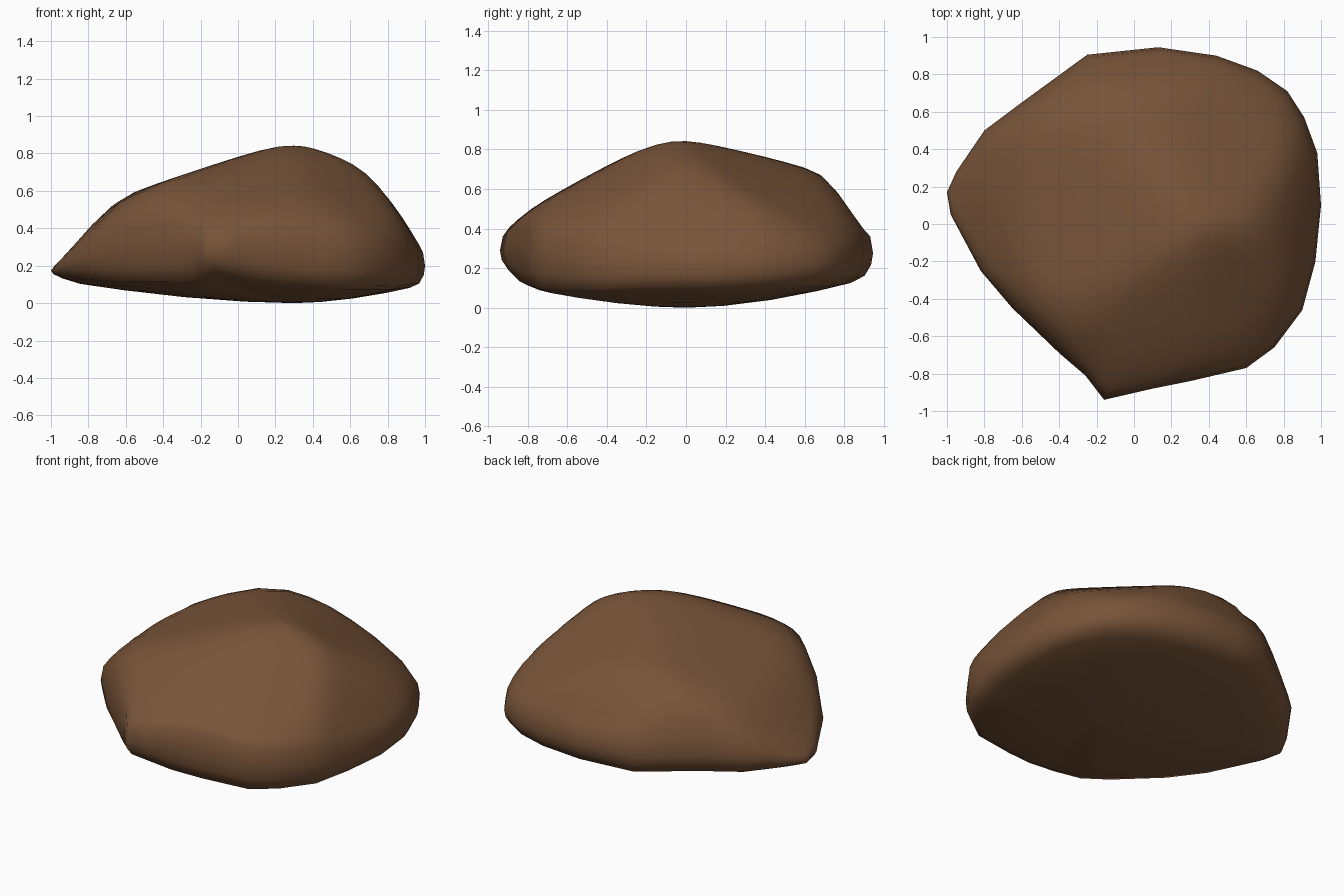
import bpy, bmesh, math

if "Cube" in bpy.data.objects:
    bpy.data.objects.remove(bpy.data.objects["Cube"])

# Outline columns: x, y, underside edge height, wall top height
OUTLINE = [
    (1.0, 0.1, .11, .27), (.98, .38, .12, .28), (.91, .57, .13, .29),
    (.82, .71, .14, .30), (.66, .82, .15, .32), (.44, .9, .16, .34),
    (.13, .945, .17, .36), (-.25, .905, .17, .37), (-.6, .65, .17, .37),
    (-.8, .5, .16, .33), (-.95, .28, .15, .24), (-1.0, .17, .14, .2),
    (-.98, .05, .14, .22), (-.82, -.25, .13, .34), (-.65, -.45, .12, .40),
    (-.4, -.69, .12, .43), (-.26, -.81, .13, .43), (-.16, -.94, .20, .36),
    (.1, -.88, .14, .42), (.3, -.84, .12, .41), (.6, -.77, .10, .38),
    (.75, -.66, .10, .36), (.9, -.46, .10, .33), (.97, -.2, .11, .29)]
CX, CY = .3, 0.0   # axis under the summit

# Upper facets as planes z = a + b*x + c*y
FACETS = [(.888, 0, 0), (.785, .335, 0), (1.18, .95, 0), (1.57, -1.25, 0),
          (.90, 0, -.3), (1.60, 0, -1.3), (.94, 0, .55),
          (1.03, -.43, -.43), (1.06, -.46, .46)]


def top_height(x, y, k=30):
    """Softly rounded minimum of the facet planes."""
    return -math.log(sum(math.exp(-k * (a + b * x + c * y))
                         for a, b, c in FACETS)) / k


def with_midpoints(cols):
    out = []
    for i, p in enumerate(cols):
        q = cols[(i + 1) % len(cols)]
        out += [p, tuple((u + v) / 2 for u, v in zip(p, q))]
    return out


COLS = with_midpoints(OUTLINE)
bm = bmesh.new()


def ring(scale, height):
    verts = []
    for x, y, lo, hi in COLS:
        px, py = CX + (x - CX) * scale, CY + (y - CY) * scale
        verts.append(bm.verts.new((px, py, height(px, py, lo, hi))))
    return verts


rings = []
# underside, gently bellied
for s in (.2, .45, .7, .88):
    rings.append(ring(s, lambda x, y, lo, hi, s=s: .92 * lo * s ** 1.75))
# side wall
rings.append(ring(.955, lambda x, y, lo, hi: lo * .95))
rings.append(ring(.99, lambda x, y, lo, hi: lo + .25 * (hi - lo)))
rings.append(ring(1.0, lambda x, y, lo, hi: lo + .55 * (hi - lo)))
rings.append(ring(.985, lambda x, y, lo, hi: hi))
# faceted top
for s in (.95, .9, .83, .75, .66, .56, .46, .36, .26, .16, .08):
    rings.append(ring(s, lambda x, y, lo, hi, s=s:
                      hi + (top_height(x, y) - hi) * (1 - s ** 14)))

n = len(COLS)
for a, b in zip(rings, rings[1:]):
    for i in range(n):
        j = (i + 1) % n
        bm.faces.new((a[i], a[j], b[j], b[i]))
low = bm.verts.new((CX, CY, 0))
high = bm.verts.new((CX, CY, top_height(CX, CY)))
for i in range(n):
    j = (i + 1) % n
    bm.faces.new((low, rings[0][j], rings[0][i]))
    bm.faces.new((high, rings[-1][i], rings[-1][j]))
bmesh.ops.recalc_face_normals(bm, faces=bm.faces)

mesh = bpy.data.meshes.new("boulder")
bm.to_mesh(mesh)
bm.free()
boulder = bpy.data.objects.new("boulder", mesh)
bpy.context.collection.objects.link(boulder)

brown = bpy.data.materials.new("earth brown")
brown.diffuse_color = (.19, .09, .041, 1)
brown.use_nodes = True
brown.node_tree.nodes["Principled BSDF"].inputs["Base Color"].default_value = brown.diffuse_color
mesh.materials.append(brown)

bpy.context.view_layer.objects.active = boulder
boulder.select_set(True)
bpy.ops.object.shade_smooth_by_angle(angle=math.radians(80))
